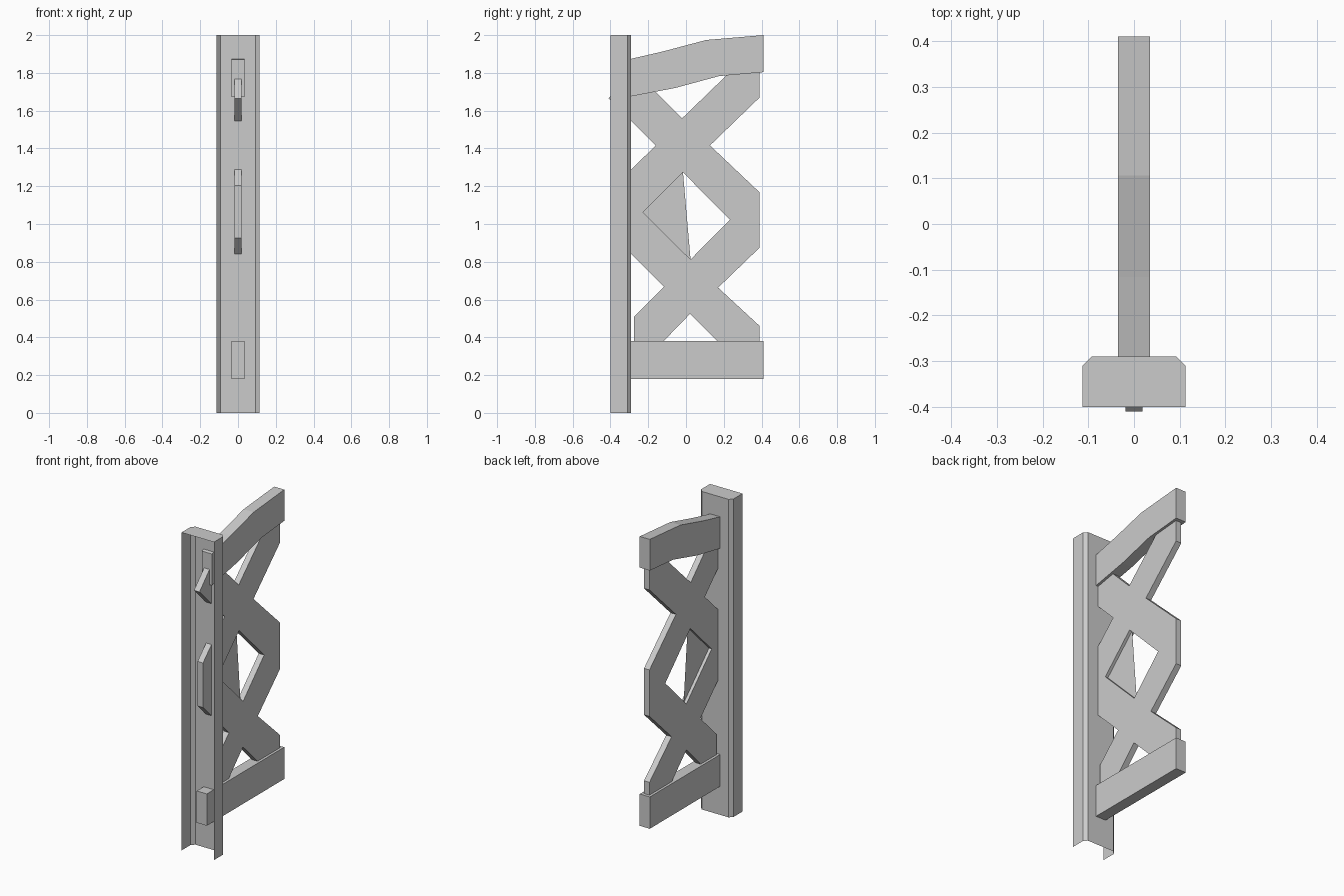
import bpy, bmesh
from mathutils import Matrix

if "Cube" in bpy.data.objects:
    bpy.data.objects.remove(bpy.data.objects["Cube"])


def side_plate(name, loops, half_width):
    """Fill outlines given as (y, z), with holes, and thicken along x."""
    cu = bpy.data.curves.new(name, 'CURVE')
    cu.dimensions = '2D'
    cu.fill_mode = 'BOTH'
    cu.extrude = half_width
    for pts in loops:
        sp = cu.splines.new('POLY')
        sp.points.add(len(pts) - 1)
        for p, (y, z) in zip(sp.points, pts):
            p.co = (y, z, 0, 1)
        sp.use_cyclic_u = True
    tmp = bpy.data.objects.new(name + "_outline", cu)
    bpy.context.collection.objects.link(tmp)
    bpy.context.view_layer.update()
    me = bpy.data.meshes.new_from_object(
        tmp.evaluated_get(bpy.context.evaluated_depsgraph_get()))
    bpy.data.objects.remove(tmp)
    # local x -> y, local y -> z, local z -> x
    me.transform(Matrix(((0, 0, 1, 0), (1, 0, 0, 0), (0, 1, 0, 0), (0, 0, 0, 1))))
    bm = bmesh.new()
    bm.from_mesh(me)
    bmesh.ops.remove_doubles(bm, verts=bm.verts, dist=1e-4)
    bmesh.ops.recalc_face_normals(bm, faces=bm.faces)
    for f in bm.faces:
        f.smooth = False
    return finish(name, bm)


def finish(name, bm):
    me = bpy.data.meshes.new(name)
    bm.to_mesh(me)
    bm.free()
    ob = bpy.data.objects.new(name, me)
    bpy.context.collection.objects.link(ob)
    return ob


# Post: channel with chamfered back corners, capped on top, open front and base
profile = [(.113, -.4), (.113, -.31), (.093, -.29),
           (-.093, -.29), (-.113, -.31), (-.113, -.4)]
bm = bmesh.new()
low = [bm.verts.new((x, y, 0)) for x, y in profile]
top = [bm.verts.new((x, y, 2)) for x, y in profile]
for i in range(len(profile) - 1):
    bm.faces.new((low[i], low[i + 1], top[i + 1], top[i]))
bm.faces.new(top)
finish("post", bm)

# Rails
side_plate("bottom_rail", [[(-.36, .18), (.41, .18), (.41, .38), (-.36, .38)]], .035)
side_plate("top_rail", [[(-.31, 1.672), (-.058, 1.72), (.175, 1.783), (.41, 1.804),
                         (.41, 2), (.106, 1.974), (-.116, 1.915), (-.31, 1.87)]], .035)

# Crossed lattice with its diamond opening
outer = [(-.275, .3), (-.275, .51), (-.116, .668), (-.375, .925), (-.375, 1.205),
         (-.16, 1.416), (-.41, 1.665), (-.27, 1.81), (-.02, 1.56), (.3, 1.87),
         (.39, 1.87), (.39, 1.67), (.127, 1.416), (.39, 1.167), (.39, .875),
         (.17, .663), (.39, .46), (.39, .3), (.247, .3), (.022, .525), (-.196, .3)]
diamond = [(-.016, 1.273), (.233, 1.023), (.024, .812), (-.228, 1.063)]
side_plate("lattice", [outer, diamond], .019)

# Thin web closing the post side of the diamond
bm = bmesh.new()
bm.faces.new([bm.verts.new((0, *diamond[i])) for i in (0, 2, 3)])
finish("diamond_web", bm)
